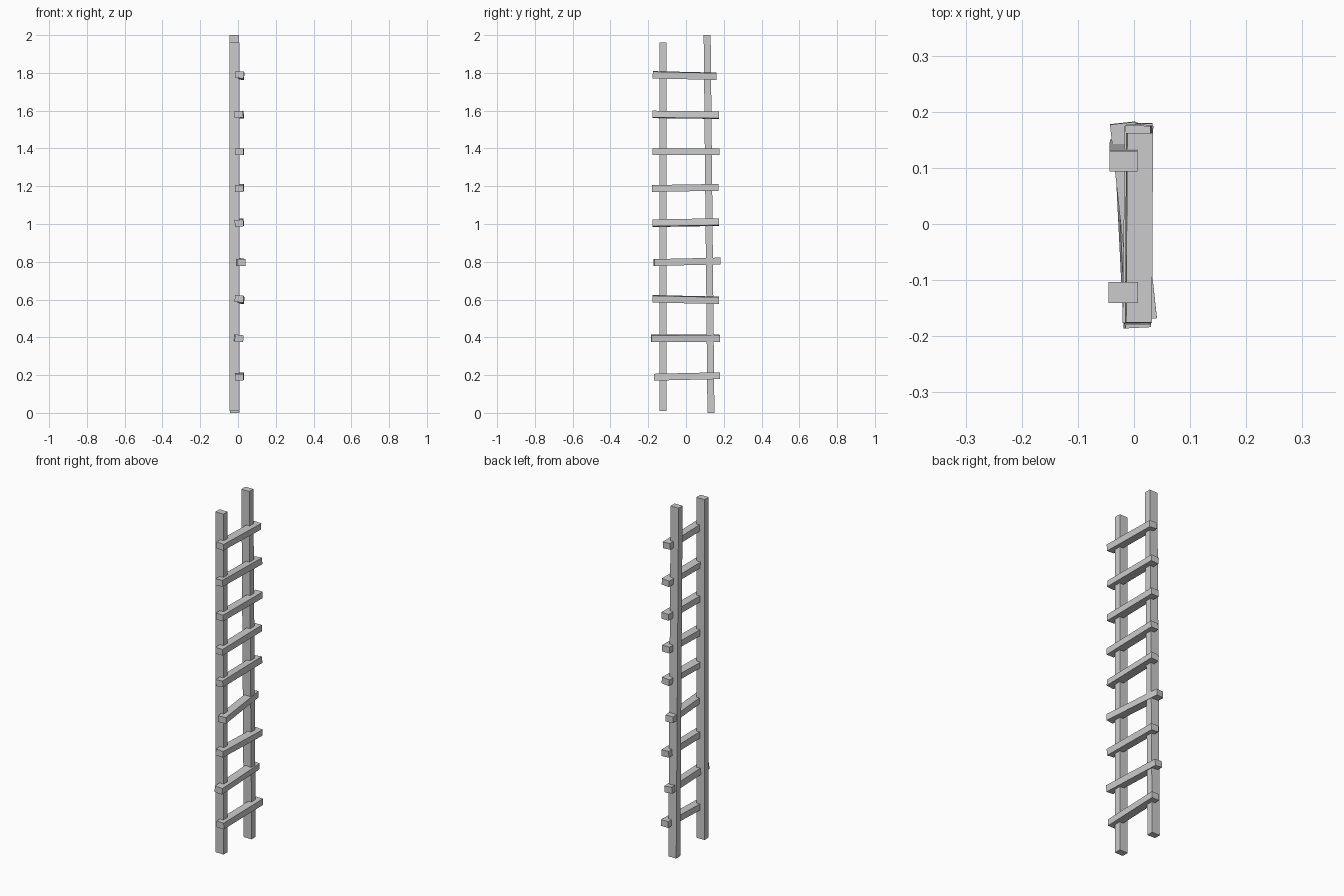
import bpy
import bmesh
from mathutils import Matrix, Vector

cube = bpy.data.objects.get("Cube")
if cube:
    bpy.data.objects.remove(cube, do_unlink=True)

grey = bpy.data.materials.new("weathered grey")
grey.use_nodes = True
grey.diffuse_color = (0.6, 0.6, 0.6, 1)
grey.node_tree.nodes["Principled BSDF"].inputs["Base Color"].default_value = (0.6, 0.6, 0.6, 1)


def beam(name, start, end, width, thickness, roll=0.0):
    """Square-cut timber from start to end; width runs along x."""
    start, end = Vector(start), Vector(end)
    axis = (end - start).normalized()
    side = Vector((1, 0, 0))
    side = (side - axis * side.dot(axis)).normalized()
    frame = Matrix((side, axis.cross(side), axis)).transposed().to_4x4()
    bm = bmesh.new()
    bmesh.ops.create_cube(bm, size=1)
    size = Matrix.Diagonal((width, thickness, (end - start).length, 1))
    place = Matrix.Translation((start + end) / 2) @ frame
    bm.transform(place @ Matrix.Rotation(roll, 4, "Z") @ size)
    mesh = bpy.data.meshes.new(name)
    bm.to_mesh(mesh)
    bm.free()
    mesh.materials.append(grey)
    obj = bpy.data.objects.new(name, mesh)
    bpy.context.collection.objects.link(obj)


# Side rails, the back one leaning slightly
beam("front_rail", (-0.019, -0.122, 0.01), (-0.019, -0.122, 1.96), 0.052, 0.038)
beam("back_rail", (-0.018, 0.132, 0), (-0.019, 0.112, 2), 0.05, 0.037)

# Uneven rungs: front y, back y, front z, back z, front x, back x, roll
rungs = [
    (-0.17, 0.18, 0.189, 0.197, 0.006, 0.010, 0.0),
    (-0.185, 0.178, 0.395, 0.396, 0.006, -0.012, 0.1),
    (-0.178, 0.175, 0.604, 0.596, 0.006, 0.010, 0.08),
    (-0.17, 0.18, 0.796, 0.804, 0.018, -0.020, 0.0),
    (-0.178, 0.175, 1.004, 1.010, 0.006, 0.008, -0.1),
    (-0.18, 0.172, 1.188, 1.194, 0.006, 0.008, 0.0),
    (-0.177, 0.177, 1.383, 1.383, 0.006, 0.010, 0.0),
    (-0.177, 0.175, 1.580, 1.576, 0.004, 0.008, -0.08),
    (-0.176, 0.162, 1.790, 1.782, 0.008, 0.010, 0.06),
]
for i, (y0, y1, z0, z1, x0, x1, roll) in enumerate(rungs, 1):
    beam(f"rung_{i}", (x0, y0, z0), (x1, y1, z1), 0.046, 0.036, roll)
